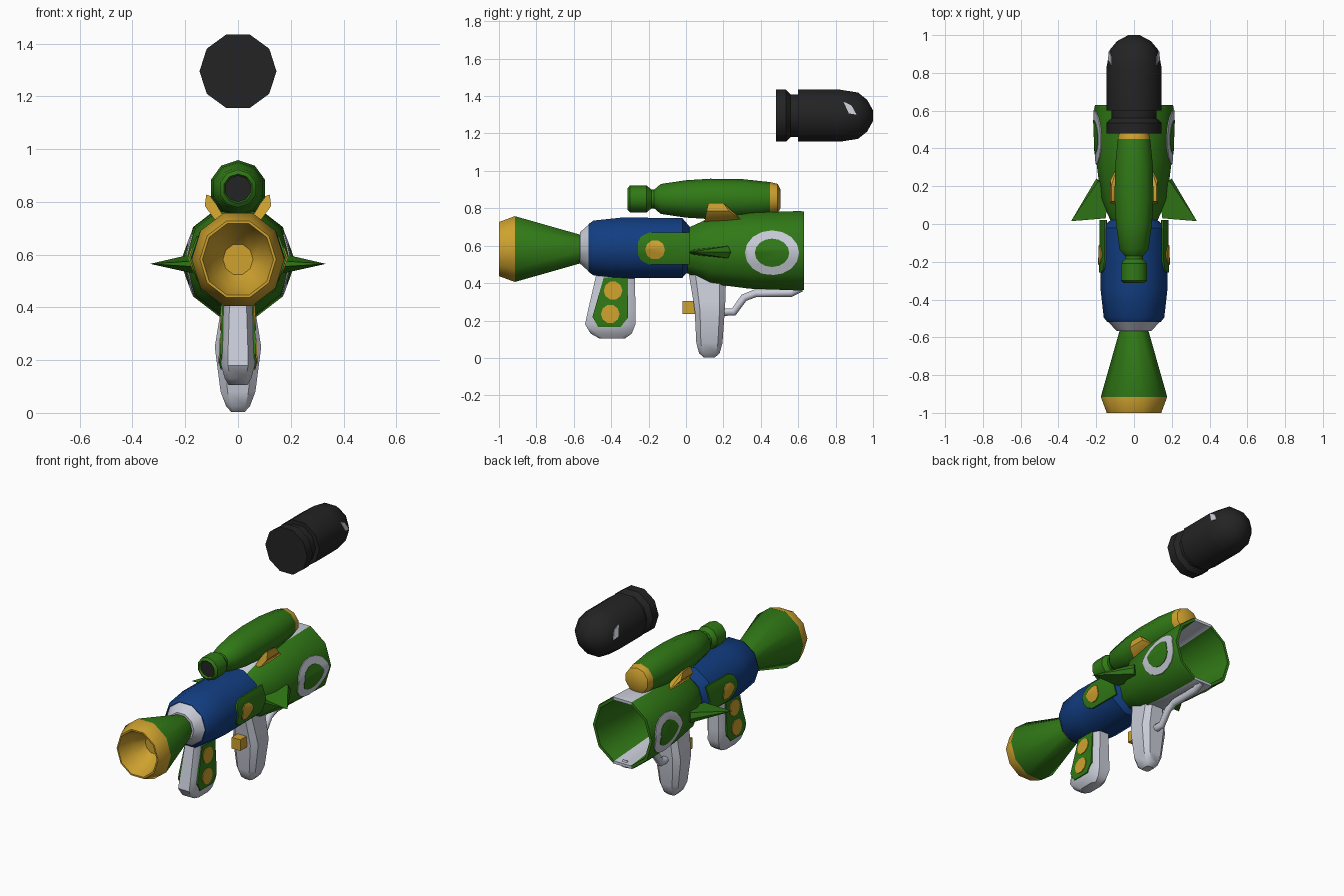
import bpy, bmesh, math
from mathutils import Vector

cube = bpy.data.objects.get("Cube")
if cube:
    bpy.data.objects.remove(cube, do_unlink=True)


def material(name, rgb):
    m = bpy.data.materials.new(name)
    m.use_nodes = True
    m.diffuse_color = (*rgb, 1)
    m.node_tree.nodes["Principled BSDF"].inputs["Base Color"].default_value = (*rgb, 1)
    return m


GREEN = material("leaf green", (0.03, 0.19, 0.008))
BLUE = material("deep blue", (0.006, 0.047, 0.22))
YELLOW = material("golden yellow", (0.62, 0.36, 0.028))
WHITE = material("pale grey white", (0.58, 0.60, 0.68))
DARK = material("charcoal", (0.017, 0.017, 0.018))


def finish(name, bm, mats, rule=None, mirror=False):
    """Turn a bmesh into an object, colouring faces by an optional rule."""
    bmesh.ops.recalc_face_normals(bm, faces=bm.faces)
    if rule:
        for f in bm.faces:
            f.material_index = rule(f.calc_center_median(), f.normal)
    me = bpy.data.meshes.new(name)
    bm.to_mesh(me)
    bm.free()
    ob = bpy.data.objects.new(name, me)
    bpy.context.collection.objects.link(ob)
    for m in mats:
        me.materials.append(m)
    bpy.ops.object.select_all(action='DESELECT')
    ob.select_set(True)
    bpy.context.view_layer.objects.active = ob
    bpy.ops.object.shade_smooth_by_angle(angle=math.radians(38))
    if mirror:
        ob.modifiers.new("Mirror", 'MIRROR')
    return ob


def skin(bm, rings):
    """Bridge equal-sized rings of points and cap both ends."""
    rows = [[bm.verts.new(p) for p in ring] for ring in rings]
    n = len(rows[0])
    for a, b in zip(rows, rows[1:]):
        for i in range(n):
            j = (i + 1) % n
            bm.faces.new((a[i], a[j], b[j], b[i]))
    bm.faces.new(rows[0])
    bm.faces.new(rows[-1])


def lathe(name, profile, cz, mats, rule=None, sx=1, sz=1, turn=0, n=10):
    """Ten-sided body along y from (y, radius) pairs."""
    angles = [2 * math.pi * i / n + turn for i in range(n)]
    bm = bmesh.new()
    skin(bm, [[(r * sx * math.cos(a), y, cz + r * sz * math.sin(a)) for a in angles]
              for y, r in profile])
    return finish(name, bm, mats, rule)


def grip(name, sections, mat):
    """Chamfered handle from (z, y centre, half depth, half width) sections."""
    octagon = [(1, .6), (.65, 1), (-.65, 1), (-1, .6), (-1, -.6), (-.65, -1), (.65, -1), (1, -.6)]
    bm = bmesh.new()
    skin(bm, [[(hx * v, yc + hy * u, z) for u, v in octagon] for z, yc, hy, hx in sections])
    return finish(name, bm, [mat])


def hull(name, points, mat, mirror=True):
    bm = bmesh.new()
    for p in points:
        bm.verts.new(p)
    bmesh.ops.convex_hull(bm, input=bm.verts)
    return finish(name, bm, [mat], mirror=mirror)


def lerp(table, t):
    """Piecewise linear lookup in sorted pairs."""
    for (a, u), (b, v) in zip(table, table[1:]):
        if a <= t <= b:
            return u + (v - u) * (t - a) / (b - a)
    return table[0][1] if t < table[0][0] else table[-1][1]


def side_of(profile, cz, sx=1, sz=1):
    """x of a lathe's side surface at a given y and z."""
    return lambda y, z: sx * (lerp(profile, y) - abs(z - cz) / sz * math.tan(math.pi / 10))


def plate(name, outline, surface, mat, lift, cuts=(), ycuts=()):
    """Thin plate with a (y, z) outline, folded over a side surface, on both sides."""
    bm = bmesh.new()
    bm.faces.new([bm.verts.new((0, y, z)) for y, z in outline])
    planes = [((0, 0, z), (0, 0, 1)) for z in cuts] + [((0, y, 0), (0, 1, 0)) for y in ycuts]
    for co, no in planes:
        bmesh.ops.bisect_plane(bm, geom=bm.verts[:] + bm.edges[:] + bm.faces[:],
                               plane_co=co, plane_no=no)
    for v in bm.verts:
        v.co.x = surface(v.co.y, v.co.z) + lift
    new = bmesh.ops.extrude_face_region(bm, geom=bm.faces[:], use_keep_orig=True)["geom"]
    for v in new:
        if isinstance(v, bmesh.types.BMVert):
            v.co.x -= 0.009
    return finish(name, bm, [mat], mirror=True)


def disc(y, z, ry, rz, n=16):
    return [(y + ry * math.cos(2 * math.pi * i / n), z + rz * math.sin(2 * math.pi * i / n))
            for i in range(n)]


# Flared horn with a yellow rim and bowl
lathe("horn", [(-.84, .06), (-.9, .11), (-1, .142), (-1, .152), (-.915, .185), (-.53, .07)],
      .582, [GREEN, YELLOW], lambda c, n: int(c.y < -.91 or (c.y < -.8 and n.y < -.3)), sx=.95)

# Blue body and its pale collar
body = [(-.52, .135), (-.495, .154), (-.34, .171), (-.02, .168), (.02, .12)]
BZ = .588
lathe("collar", [(-.567, .088), (-.5, .15)], BZ, [WHITE], sx=1.03)
lathe("body", body, BZ, [BLUE], sx=1.04)

# Side pads with round buttons
body_side = side_of(body[1:4], BZ, 1.04)
plate("side_pad", [(.02, .5), (.02, .67), (-.2, .67), (-.24, .65), (-.256, .62),
                   (-.256, .55), (-.24, .52), (-.2, .5)], body_side, GREEN, .008, [BZ])
plate("side_button", disc(-.165, .578, .053, .053, 10), body_side, YELLOW, .013, [BZ])

# Hollow barrel with pale strips along top and bottom
barrel = [(0, .12), (.13, .18), (.34, .207), (.61, .217), (.63, .213)]
AZ = .573
lathe("barrel", barrel + [(.63, .195), (.12, .15)], AZ, [GREEN, WHITE],
      lambda c, n: int(abs(c.x) < .01 and abs(c.z - AZ) > .05), sx=.97, sz=1.03)

# Plain roundels on the barrel
barrel_side = side_of(barrel[:4], AZ, .97, 1.03)
plate("roundel", disc(.46, .562, .145, .12), barrel_side, WHITE, .005, [AZ], [.34])
plate("roundel_centre", disc(.46, .562, .092, .076), barrel_side, GREEN, .008, [AZ])

# Swept side fins
hull("fin", [(.333, .015, .565), (.2, .24, .565), (.19, .225, .533), (.19, .225, .598),
             (.13, .2, .533), (.13, .2, .598), (.15, .03, .553), (.15, .03, .577)], GREEN)

# Sighting scope and its yellow cradle
lathe("scope", [(-.3, .05), (-.313, .056), (-.3, .072), (-.21, .072), (-.185, .05), (-.17, .05),
                (-.135, .08), (0, .1), (.13, .108), (.3, .106), (.45, .09), (.49, .08), (.505, .05)],
      .85, [GREEN, YELLOW, DARK],
      lambda c, n: 1 if c.y > .451 else 2 if c.y < -.295 and n.y < -.95 else 0,
      turn=math.pi / 10)
hull("scope_cradle", [(x, y, z) for x, z, ys in
                      [(.04, .72, (.1, .3)), (.09, .735, (.1, .3)), (.126, .785, (.11, .23)),
                       (.12, .828, (.12, .2)), (.1, .82, (.12, .2))] for y in ys], YELLOW)

# Handles
front = [(.105, -.395, .07, .035), (.13, -.4, .11, .05), (.18, -.405, .135, .064),
         (.25, -.398, .127, .062), (.48, -.372, .1, .05)]
grip("front_grip", front, WHITE)
grip("rear_grip", [(.003, .125, .03, .025), (.025, .125, .055, .045), (.08, .125, .07, .066),
                   (.25, .127, .08, .088), (.3, .125, .085, .08), (.45, .115, .1, .055)], WHITE)

# Front handle panels and buttons
widths = [(s[0], s[3]) for s in front]


def grip_side(y, z):
    return lerp(widths, z)


plate("grip_panel", [(-.44, .43), (-.31, .43), (-.31, .215), (-.35, .165), (-.47, .165),
                     (-.5, .22)], grip_side, GREEN, .006, [.18, .25])
for label, y, z in (("upper", -.39, .36), ("lower", -.405, .235)):
    plate(label + "_grip_button", disc(y, z, .05, .05, 10), grip_side, YELLOW, .01, [.25])

# Trigger block
hull("trigger", [(x, y, z) for x in (-.03, .03) for y in (-.02, .05) for z in (.235, .305)],
     YELLOW, mirror=False)

# Bent guard tube under the barrel
curve = bpy.data.curves.new("guard_tube", 'CURVE')
curve.dimensions = '3D'
curve.bevel_depth = .024
curve.bevel_resolution = 1
curve.use_fill_caps = True
path = [(.17, .245), (.255, .245), (.31, .322), (.37, .345), (.56, .347), (.615, .375)]
spline = curve.splines.new('POLY')
spline.points.add(len(path) - 1)
for p, (y, z) in zip(spline.points, path):
    p.co = (0, y, z, 1)
curve.materials.append(WHITE)
bpy.context.collection.objects.link(bpy.data.objects.new("guard_tube", curve))

# Floating round-nosed shell with eyes
shell = [(.6, .146), (.825, .146), (.92, .13), (.968, .09), (1, .03)]
SZ = 1.295
lathe("shell", [(.48, .146), (.535, .146), (.56, .12), (.6, .12)] + shell, SZ, [DARK])
plate("shell_eye", [(.842, 1.37), (.885, 1.35), (.912, 1.3), (.87, 1.308)],
      side_of(shell, SZ), WHITE, .004)
